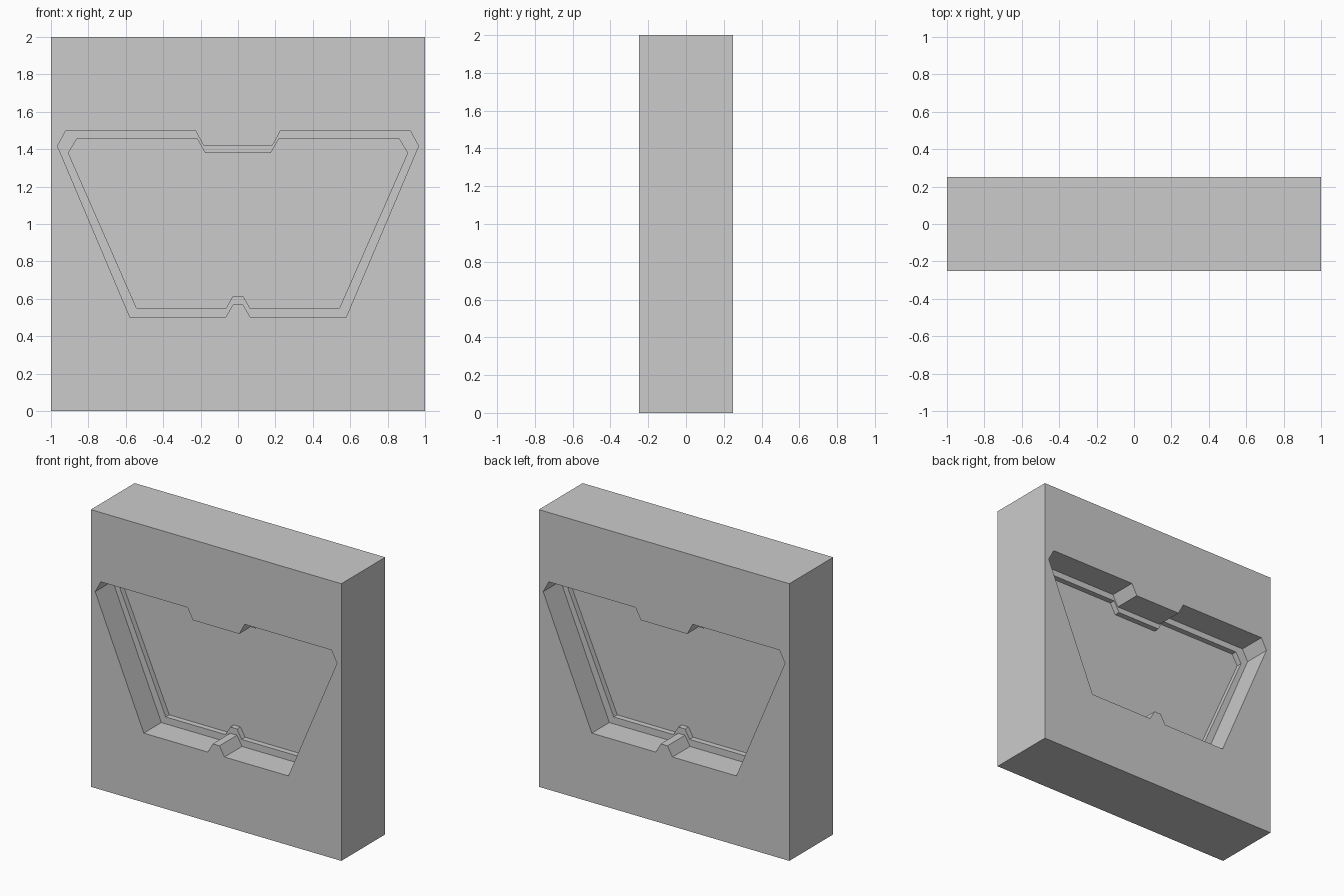
import bpy
import bmesh
import math

if "Cube" in bpy.data.objects:
    bpy.data.objects.remove(bpy.data.objects["Cube"])


def mirrored(half):
    """Close a right-hand half profile by mirroring it across x = 0."""
    return half + [(-x, z) for x, z in reversed(half)]


def slab(name, loops, depth):
    """Flat-shaded plate of the given depth, centred on y = 0; later loops cut holes."""
    curve = bpy.data.curves.new(name, 'CURVE')
    curve.dimensions = '2D'
    curve.fill_mode = 'BOTH'
    curve.extrude = depth / 2
    for loop in loops:
        spline = curve.splines.new('POLY')
        spline.points.add(len(loop) - 1)
        for point, (x, z) in zip(spline.points, loop):
            point.co = (x, z, 0, 1)
        spline.use_cyclic_u = True
    obj = bpy.data.objects.new(name, curve)
    bpy.context.collection.objects.link(obj)
    obj.rotation_euler.x = math.pi / 2
    bpy.ops.object.select_all(action='DESELECT')
    obj.select_set(True)
    bpy.context.view_layer.objects.active = obj
    bpy.ops.object.convert(target='MESH')
    obj = bpy.context.object
    bpy.ops.object.transform_apply(location=False, rotation=True, scale=False)

    # Weld caps to sides and keep crisp flat faces
    bm = bmesh.new()
    bm.from_mesh(obj.data)
    bmesh.ops.remove_doubles(bm, verts=bm.verts, dist=1e-5)
    bmesh.ops.recalc_face_normals(bm, faces=bm.faces)
    for face in bm.faces:
        face.smooth = False
    bm.to_mesh(obj.data)
    bm.free()
    return obj


# Profiles, bottom centre to top centre
wall_outline = mirrored([(1, 0), (1, 2)])
opening = mirrored([(0.027, 0.57), (0.067, 0.5), (0.577, 0.5), (0.965, 1.417),
                    (0.92, 1.5), (0.228, 1.5), (0.185, 1.42)])
pane_outline = mirrored([(0.027, 0.615), (0.064, 0.55), (0.542, 0.55), (0.907, 1.38),
                         (0.862, 1.455), (0.218, 1.455), (0.175, 1.38)])

# Thick wall block, recessed window frame and thin pane
slab("wall", [wall_outline, opening], 0.5)
slab("window_frame", [opening, pane_outline], 0.1)
slab("window_pane", [pane_outline], 0.02)
